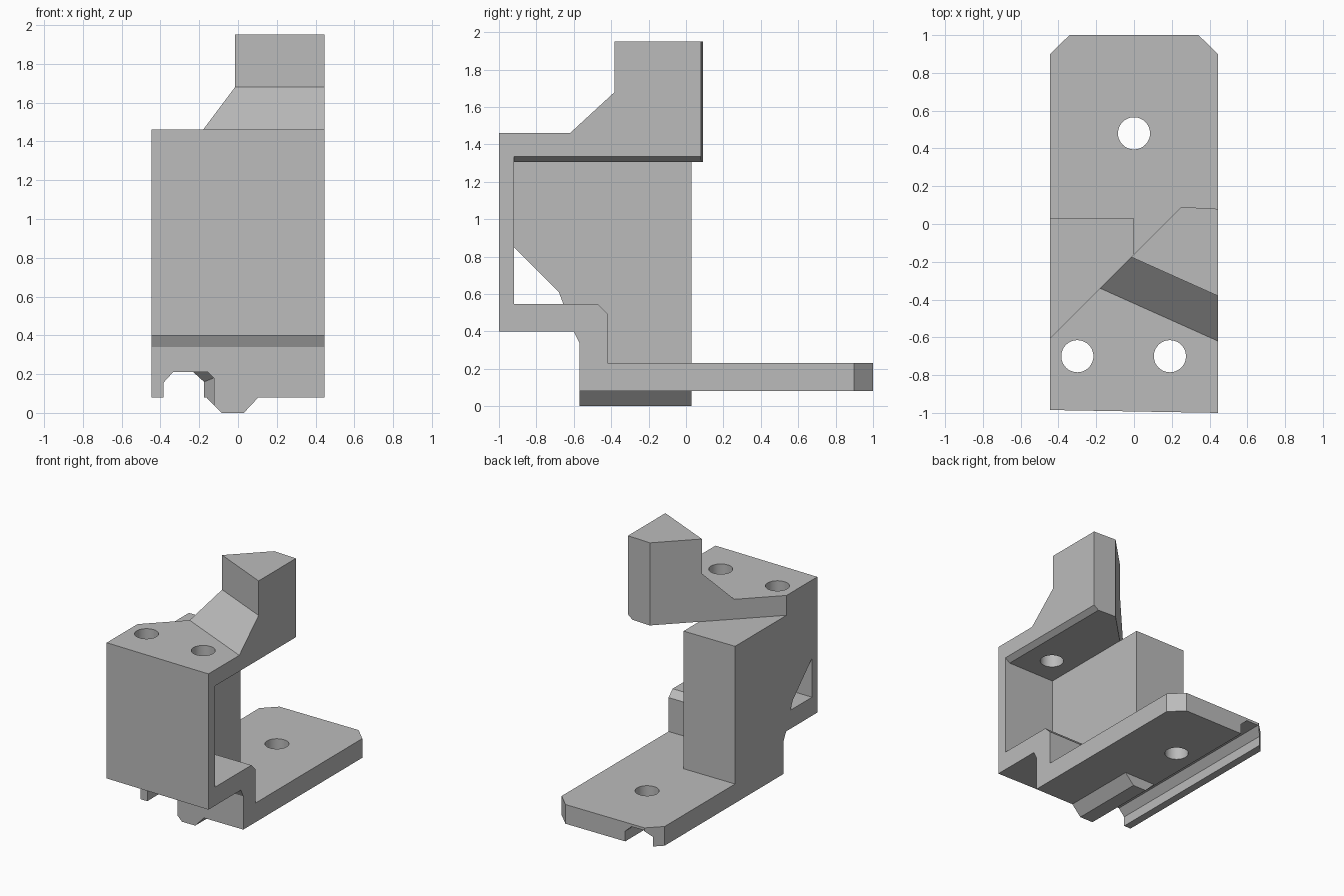
import bpy
import bmesh
import math
from mathutils import Vector

cube = bpy.data.objects.get("Cube")
if cube:
    bpy.data.objects.remove(cube)

grey = bpy.data.materials.new("light_grey_plastic")
grey.use_nodes = True
GREY = (0.5, 0.5, 0.5, 1)
grey.diffuse_color = GREY
grey.node_tree.nodes["Principled BSDF"].inputs["Base Color"].default_value = GREY


def loft(name, start, end):
    """Solid joining two matching outlines."""
    bm = bmesh.new()
    a = [bm.verts.new(p) for p in start]
    b = [bm.verts.new(p) for p in end]
    bm.faces.new(a)
    bm.faces.new(b[::-1])
    for i in range(len(a)):
        j = (i + 1) % len(a)
        bm.faces.new((a[i], b[i], b[j], a[j]))
    bmesh.ops.recalc_face_normals(bm, faces=bm.faces)
    mesh = bpy.data.meshes.new(name)
    bm.to_mesh(mesh)
    bm.free()
    mesh.materials.append(grey)
    obj = bpy.data.objects.new(name, mesh)
    bpy.context.collection.objects.link(obj)
    return obj


def along_x(name, yz, x0, x1):
    return loft(name, [(x0, y, z) for y, z in yz], [(x1, y, z) for y, z in yz])


def along_y(name, xz, y0, y1, xz_end=None):
    return loft(name, [(x, y0, z) for x, z in xz],
                [(x, y1, z) for x, z in xz_end or xz])


def along_z(name, xy, z0, z1):
    return loft(name, [(x, y, z0) for x, y in xy], [(x, y, z1) for x, y in xy])


def combine(target, tool, operation):
    """Apply a boolean and discard the tool."""
    mod = target.modifiers.new("combine", 'BOOLEAN')
    mod.operation = operation
    mod.solver = 'EXACT'
    mod.object = tool
    with bpy.context.temp_override(object=target, active_object=target):
        bpy.ops.object.modifier_apply(modifier=mod.name)
    bpy.data.objects.remove(tool)


W = 0.445

# Base plate, riser, shelf and front wall as one side profile
bracket = along_x("mounting_bracket", [
    (-1, .4), (-.6, .4), (-.57, .34), (-.57, .08), (1, .08), (1, .23),
    (-.42, .23), (-.42, .495), (-.47, .545), (-.92, .545), (-.92, 1.4), (-1, 1.4)], -W, W)

# Column on one half, with a sloping window at the front
column = along_x("column", [
    (-.96, .89), (-.68, .61), (-.65, .53), (-.5, .5), (-.5, .2), (.03, .2),
    (.03, 1.305), (-.96, 1.305)], -W, 0)

# Top arm cut diagonally in plan
arm = along_z("top_arm", [(-W, -1), (W, -1), (W, .08), (.25, .09), (-W, -.605)], 1.305, 1.95)

# Slanted ramp between the arm plate and its raised end
ramp = [Vector(p) for p in [(-.18, -.34, 1.46), (-.015, -.175, 1.68), (-.015, -.175, 2.1),
                            (-1.4, -1.56, 2.1), (-1.4, -1.56, 1.46)]]
run = Vector((.625, -.28, 0)) * 4
combine(arm, loft("ramp_cut", [p - run for p in ramp], [p + run for p in ramp]), 'DIFFERENCE')

# Small bevel under the arm's outer edge
combine(arm, along_y("edge_cut", [(W + .02, 1.35), (W - .04, 1.305), (W - .04, 1.25),
                                  (W + .02, 1.25)], -.92, .2), 'DIFFERENCE')

# Short rail under the base
rail = along_y("rail", [(-.16, .1), (-.16, .075), (-.085, 0), (.03, 0), (.105, .08), (.105, .1)],
               -.57, .03)

for part in (column, arm, rail):
    combine(bracket, part, 'UNION')

# Underside groove that narrows toward the back
wide = [(-.385, -.1), (-.385, .155), (-.335, .21), (-.155, .21), (-.125, .18), (-.125, -.1)]
narrow = wide[:3] + [(-.23, .21), (-.175, .16), (-.175, -.1)]
for a, b, y0, y1 in ((wide, wide, -.7, -.2), (wide, narrow, -.2, -.12), (narrow, narrow, -.12, 1.1)):
    combine(bracket, along_y("groove_cut", a, y0, y1, b), 'DIFFERENCE')

# Chamfered back corners of the base
for s in (-1, 1):
    corner = [(s * (W + .1), .8), (s * (W + .1), 1.1), (s * (W - .205), 1.1)]
    combine(bracket, along_z("corner_cut", corner, -.1, .5), 'DIFFERENCE')

# Slightly skewed front face
combine(bracket, along_z("front_cut", [(-W - .1, -.983), (W, -1), (W, -1.2), (-W - .1, -1.2)],
                         .2, 1.6), 'DIFFERENCE')

# Screw holes
for cx, cy in ((-.3, -.7), (.19, -.7), (0, .48)):
    ring = [(cx + .085 * math.cos(t * math.tau / 48), cy + .085 * math.sin(t * math.tau / 48))
            for t in range(48)]
    combine(bracket, along_z("hole_cut", ring, -.2, 2.2), 'DIFFERENCE')

bpy.ops.object.select_all(action='DESELECT')
bpy.context.view_layer.objects.active = bracket
bracket.select_set(True)
bpy.ops.object.shade_smooth_by_angle(angle=math.radians(25))
